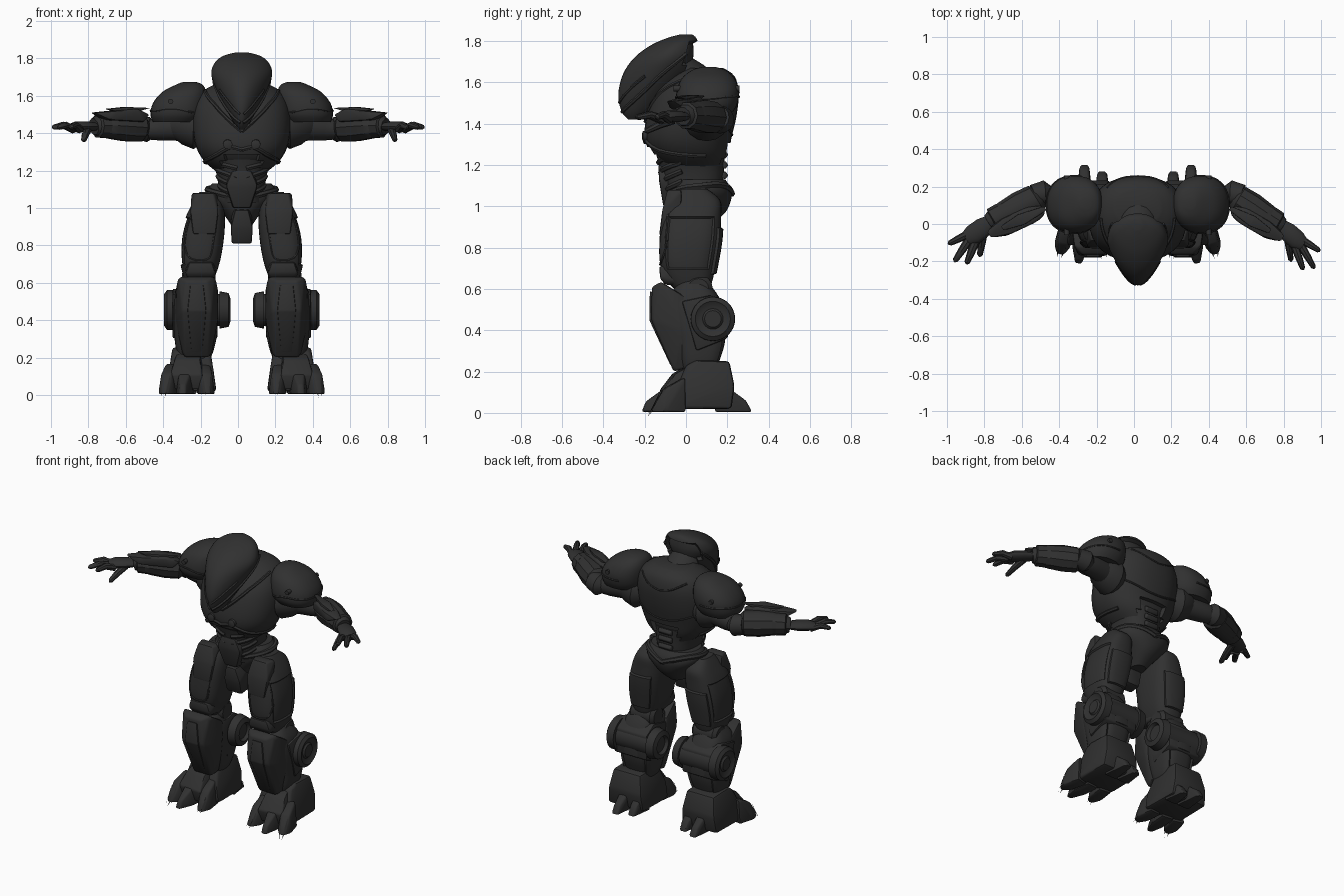
import bpy
import bmesh
from math import sin, cos, pi, copysign, radians
from mathutils import Vector, Matrix
from mathutils.bvhtree import BVHTree

if "Cube" in bpy.data.objects:
    bpy.data.objects.remove(bpy.data.objects["Cube"])

CENTRE = .02
parts = []

armour = bpy.data.materials.new("dark_armour")
armour.use_nodes = True
colour = (.03, .03, .03, 1)
armour.diffuse_color = colour
for node in armour.node_tree.nodes:
    if node.type == 'BSDF_PRINCIPLED':
        node.inputs["Base Color"].default_value = colour
        node.inputs["Roughness"].default_value = .6


def finish(name, bm, pair, hand=False):
    """Turn a bmesh into one object, or a left and right pair."""
    bmesh.ops.recalc_face_normals(bm, faces=bm.faces)
    for side in ((1, -1) if pair else (1,)):
        copy = bm.copy()
        for v in copy.verts:
            if hand and side < 0 and v.co.x > .5:   # right arm reaches a little further
                reach = (v.co.x - .5) / .5
                v.co.x += .04 * reach
                v.co.y += .04 * reach
            v.co.x = CENTRE + side * v.co.x
        bmesh.ops.recalc_face_normals(copy, faces=copy.faces)
        mesh = bpy.data.meshes.new(name)
        copy.to_mesh(mesh)
        copy.free()
        mesh.materials.append(armour)
        prefix = ("left_" if side > 0 else "right_") if pair else ""
        obj = bpy.data.objects.new(prefix + name, mesh)
        bpy.context.collection.objects.link(obj)
        parts.append(obj)
    return bm


def spline(rows, steps):
    """Smooth curve through rows of numbers."""
    rows = [Vector(r) for r in rows]
    out = []
    for i in range(len(rows) - 1):
        a, b, c, d = rows[max(i - 1, 0)], rows[i], rows[i + 1], rows[min(i + 2, len(rows) - 1)]
        for k in range(steps):
            t = k / steps
            out.append(b + (c - a) * (t / 2) + (a * 2 - b * 5 + c * 4 - d) * (t * t / 2)
                       + (b * 3 - a - c * 3 + d) * (t ** 3 / 2))
    return out + [rows[-1]]


def skin(rings):
    bm = bmesh.new()
    loops = [[bm.verts.new(p) for p in ring] for ring in rings]
    n = len(loops[0])
    for lo, hi in zip(loops, loops[1:]):
        for i in range(n):
            bm.faces.new((lo[i], lo[(i + 1) % n], hi[(i + 1) % n], hi[i]))
    bm.faces.new(loops[0][::-1])
    bm.faces.new(loops[-1])
    bmesh.ops.recalc_face_normals(bm, faces=bm.faces)
    return bm


def loft(name, rows, pair=False, power=2.3, taper=0, steps=4, sides=32, panels=()):
    """Stack rounded sections (z, x low, x high, front y, back y); sink or raise panels."""
    rings = []
    for z, x0, x1, y0, y1 in (spline(rows, steps) if steps > 1 else rows):
        ring = []
        for k in range(sides):
            c, s = cos(2 * pi * k / sides), sin(2 * pi * k / sides)
            c, s = (copysign(abs(u) ** (2 / power), u) for u in (c, s))
            c *= 1 - taper * max(0, -s)
            ring.append(((x0 + x1 + c * (x1 - x0)) / 2, (y0 + y1 + s * (y1 - y0)) / 2, z))
        rings.append(ring)
    bm = skin(rings)
    for rule, depth in panels:
        faces = [f for f in bm.faces if rule(f.calc_center_median(), f.normal)]
        if faces:
            bmesh.ops.inset_region(bm, faces=faces, thickness=.006, depth=depth)
    return finish(name, bm, pair)


def tube(name, points, radii, pair=True, axis=None, sides=16, flat=1, hand=False):
    """Round limb along points with a radius at each one."""
    pts = [Vector(p) for p in points]
    rings = []
    for i, p in enumerate(pts):
        d = Vector(axis) if axis else pts[min(i + 1, len(pts) - 1)] - pts[max(i - 1, 0)]
        u = d.cross(Vector((0, 0, 1)))
        u = u.normalized() if u.length > .001 else Vector((1, 0, 0))
        w = u.cross(d).normalized()
        rings.append([p + radii[i] * (u * cos(a) + w * sin(a) * flat)
                      for a in (2 * pi * k / sides for k in range(sides))])
    finish(name, skin(rings), pair, hand)


def block(name, x, rows, pair=True, bevel=.01, yaw=0, hand=False):
    """Faceted plate: hull of rows (half width, y, z) on both sides of x."""
    bm = bmesh.new()
    turn = Matrix.Rotation(radians(yaw), 3, 'Z')
    for w, y, z in rows:
        for s in (-1, 1):
            bm.verts.new(turn @ Vector((s * w, y, z)) + Vector((x, 0, 0)))
    bmesh.ops.convex_hull(bm, input=bm.verts)
    bmesh.ops.delete(bm, geom=[v for v in bm.verts if not v.link_faces], context='VERTS')
    bmesh.ops.dissolve_limit(bm, angle_limit=.06, verts=bm.verts, edges=bm.edges)
    bmesh.ops.bevel(bm, geom=bm.edges[:], offset=bevel, segments=2, profile=.5, affect='EDGES')
    finish(name, bm, pair, hand)


def ridge(name, base, points, radius=.006, pair=True):
    """Thin raised trim lying on the surface of base."""
    tree = BVHTree.FromBMesh(base)
    path = [tree.find_nearest(p)[0] for p in spline(points, 6)]
    tube(name, path, [radius] * len(path), pair, sides=6)


# Helmet: pointed egg with a hollowed back, brow trims and eye slits
helmet = loft("helmet", [(1.42, -.012, .012, -.28, -.23), (1.46, -.045, .045, -.312, -.16),
                         (1.54, -.09, .09, -.328, -.07), (1.64, -.138, .138, -.305, .03),
                         (1.72, -.163, .163, -.25, .06), (1.78, -.142, .142, -.17, .06),
                         (1.815, -.095, .095, -.09, .05), (1.832, -.03, .03, -.03, .03)],
              power=2.1, taper=.25, panels=[(lambda c, n: n.y > .55 and 1.55 < c.z < 1.8, -.025)])
ridge("brow_trim", helmet, [(.16, .02, 1.74), (.15, -.1, 1.65), (.1, -.2, 1.56), (.01, -.32, 1.45)], .01)
ridge("eye_trim", helmet, [(.12, -.2, 1.63), (.07, -.27, 1.57), (.015, -.33, 1.5)], .008)
ridge("jaw_trim", helmet, [(.14, .0, 1.62), (.09, -.1, 1.54), (.03, -.2, 1.46)], .009)
tube("neck", [(0, .08, 1.52), (0, .0, 1.6), (0, -.06, 1.66)], [.13, .12, .1], False)

# Torso: barrel chest, sunk back panel, waist and pelvis
chest = loft("chest", [(1.19, -.13, .13, -.1, .18), (1.25, -.2, .2, -.165, .205), (1.33, -.245, .245, -.2, .22),
                       (1.44, -.262, .262, -.19, .245), (1.55, -.25, .25, -.15, .255),
                       (1.63, -.2, .2, -.07, .235), (1.67, -.12, .12, 0, .18)],
             panels=[(lambda c, n: n.y > .5 and c.z < 1.3 and abs(c.x) < .09, -.025),
                     (lambda c, n: n.y < -.5 and c.z < 1.29 and abs(c.x) < .1, -.02)])
ridge("chest_lip", chest, [(.0, -.2, 1.31), (.07, -.2, 1.32), (.15, -.17, 1.27), (.21, -.05, 1.24), (.2, .1, 1.23)], .012)
ridge("collar_trim", chest, [(.0, -.2, 1.41), (.08, -.17, 1.48), (.17, -.08, 1.58), (.2, .03, 1.63)], .01)
ridge("back_seam", chest, [(0, .25, 1.34), (.1, .25, 1.35), (.2, .17, 1.4), (.25, .08, 1.44)])
ridge("upper_back_seam", chest, [(0, .25, 1.55), (.08, .25, 1.57), (.17, .2, 1.62)])
tube("chest_bolt", [(.075, -.16, 1.345), (.075, -.208, 1.34), (.075, -.212, 1.34)], [.025, .025, .015], axis=(0, -1, 0))
waist = loft("waist", [(1.03, -.12, .12, -.09, .16), (1.12, -.125, .125, -.115, .18),
                       (1.2, -.14, .14, -.13, .185), (1.27, -.17, .17, -.15, .19)])
for level in range(4):
    z = 1.06 + level * .05
    ridge("rib", waist, [(.025, -.14, z), (.08, -.11, z + .02), (.13, -.02, z + .06)], .014)
    block("spine_plate", 0, [(.05, .19, z + .02), (.04, .205, z + .04), (.05, .19, z + .06), (.04, .15, z + .04)],
          pair=False, bevel=.005)
pelvis = loft("pelvis", [(.9, -.05, .05, -.02, .11), (.97, -.1, .1, -.06, .19), (1.04, -.17, .17, -.075, .22),
                         (1.09, -.188, .188, -.07, .215), (1.13, -.16, .16, -.05, .19)], power=2.2)
ridge("belt", pelvis, [(0, -.1, 1.04), (.1, -.07, 1.07), (.19, .06, 1.1), (.12, .18, 1.1), (0, .22, 1.06)], .016)
block("belly_plate", 0, [(.05, -.135, 1.2), (.085, -.13, 1.12), (.045, -.11, 1.0), (.08, 0, 1.18), (.05, 0, 1.0)], False)
block("loin_guard", 0, [(.035, -.11, .99), (.058, -.095, .9), (.055, -.07, .81), (.045, .02, .81), (.055, .06, 1.0)], False)

# Shoulders and arms
pad = loft("shoulder_pad", [(1.46, .23, .475, -.02, .23), (1.5, .2, .488, -.045, .25), (1.56, .19, .475, -.045, .257),
                            (1.62, .19, .425, -.02, .235), (1.66, .21, .35, .03, .19), (1.675, .25, .31, .08, .14)], True)
ridge("pad_seam", pad, [(.24, -.06, 1.5), (.36, -.05, 1.53), (.46, 0, 1.52), (.49, .1, 1.52), (.44, .22, 1.53), (.3, .26, 1.53)])
for y in (-.03, .23):
    tube("pad_bolt", [(.38, y - .03, 1.57), (.38, y + .03, 1.57)], [.014, .014], axis=(0, 1, 0))
tube("shoulder_joint", [(.18, .1, 1.43), (.25, .1, 1.43), (.32, .11, 1.44), (.37, .12, 1.43)], [.07, .115, .1, .06])
tube("upper_arm", [(.28, .11, 1.43), (.36, .125, 1.43), (.43, .14, 1.425), (.49, .15, 1.42), (.54, .15, 1.42)],
     [.075, .07, .065, .055, .05])
tube("elbow_cap", [(.47, .155, 1.42), (.5, .165, 1.42), (.56, .15, 1.43)], [.045, .068, .06])
tube("forearm", [(.51, .145, 1.43), (.54, .13, 1.43), (.61, .085, 1.435), (.68, .04, 1.44), (.74, .005, 1.44), (.77, -.015, 1.435)],
     [.045, .078, .082, .074, .062, .045], sides=10, hand=True)
block("forearm_plate", .64, [(.022, .16, 1.5), (.045, .08, 1.53), (.045, -.05, 1.52), (.02, -.16, 1.51),
                             (.04, .12, 1.46), (.045, -.08, 1.47)], yaw=60, hand=True)
block("forearm_fin", .64, [(.012, .17, 1.535), (.03, .03, 1.54), (.012, -.08, 1.53), (.03, .03, 1.5)], bevel=.003, yaw=60, hand=True)
tube("wrist_cuff", [(.7, .03, 1.44), (.75, 0, 1.44), (.76, -.005, 1.44)], [.07, .066, .045], sides=10, hand=True)
tube("palm", [(.75, 0, 1.435), (.8, -.04, 1.435), (.85, -.085, 1.435), (.885, -.11, 1.43)],
     [.035, .05, .052, .036], flat=.55, hand=True)
for root, tip in (((.87, -.08), (.975, -.145)), ((.87, -.11), (.945, -.238)), ((.84, -.12), (.885, -.245)), ((.8, -.06), (.82, -.2))):
    thumb = tip[0] < .85
    a, b = Vector((*root, 1.42)), Vector((*tip, 1.36 if thumb else 1.43))
    mid = (a + b) / 2 + Vector((0, 0, .004 if thumb else .018))
    tube("thumb" if thumb else "finger", [a, mid, b.lerp(mid, .15), b], [.022, .019, .014, .005], sides=8, hand=True)

# Thighs with sunk side panels and knee guards
thigh = loft("thigh", [(.58, .17, .29, -.03, .1), (.63, .145, .31, -.085, .125), (.72, .115, .33, -.125, .145),
                       (.84, .095, .328, -.128, .165), (.95, .09, .3, -.115, .17), (1.03, .105, .26, -.08, .165),
                       (1.085, .15, .225, -.02, .1)], True, power=2.8,
              panels=[(lambda c, n: n.x > .75 and .7 < c.z < .95, -.01),
                      (lambda c, n: n.y > .8 and .68 < c.z < .9, .012)])
ridge("thigh_front_trim", thigh, [(.13, -.1, 1.0), (.14, -.13, .85), (.17, -.13, .73), (.28, -.13, .73), (.31, -.1, .82), (.28, -.1, .98)])
block("hip_guard", .2, [(.05, -.09, 1.08), (.075, -.115, .98), (.06, -.13, .86), (.07, -.02, 1.08), (.06, -.03, .86)])
block("knee_guard", .22, [(.06, -.13, .71), (.08, -.125, .65), (.06, -.1, .62), (.08, .0, .72), (.08, .02, .62)])
tube("knee_joint", [(.14, .06, .6), (.16, .06, .6), (.3, .06, .6), (.32, .06, .6)], [.05, .07, .07, .05], axis=(1, 0, 0))

# Lower legs: calf, shin guard and wheel drum
loft("calf", [(.17, .18, .32, -.01, .14), (.24, .15, .35, -.03, .17), (.34, .13, .362, -.05, .2),
              (.45, .13, .365, -.08, .2), (.56, .14, .355, -.08, .16), (.64, .18, .31, -.03, .1)], True, power=3,
     panels=[(lambda c, n: n.y > .7 and .25 < c.z < .37, -.012)])
block("shin_guard", .24, [(.055, -.165, .61), (.1, -.12, .635), (.08, -.168, .45), (.065, -.06, .2), (.08, .01, .22),
                          (.115, -.02, .4), (.115, 0, .56)], bevel=.012)
block("shin_ridge", .24, [(.035, -.175, .59), (.05, -.178, .45), (.03, -.075, .23), (.04, -.08, .55)], bevel=.006)
tube("wheel_drum", [(x, .13, .455) for x in (.08, .06, .07, .12, .12, .35, .35, .4, .415, .4)],
     [.05, .06, .09, .1, .085, .085, .108, .106, .085, .06], axis=(1, 0, 0), sides=32)
tube("wheel_hub", [(x, .13, .455) for x in (.36, .4, .41)], [.05, .05, .04], axis=(1, 0, 0), sides=24)
block("wheel_mount", .25, [(.12, -.02, .54), (.12, .12, .57), (.12, .2, .52), (.12, .2, .36), (.12, .05, .3)])

# Feet: ankle cowl, instep, three toes and two heels
block("ankle_cowl", .27, [(.1, .05, .255), (.1, .21, .25), (.12, .235, .13), (.13, .22, .02), (.135, -.04, .02),
                          (.12, -.04, .13), (.095, .0, .23)], bevel=.015)
block("instep", .285, [(.06, .03, .24), (.07, -.06, .19), (.085, -.12, .11), (.1, -.1, .03), (.1, .05, .05)], yaw=6)
for x, tip, yaw in ((.2, -.175, -6), (.295, -.215, 6), (.375, -.17, 14)):
    block("toe", x, [(.03, -.01, .17), (.042, -.01, .005), (.045, -.12, .005), (.03, -.11, .115),
                     (.018, tip, .005), (.016, tip + .02, .055)], yaw=yaw)
for x, tip in ((.19, .285), (.285, .32)):
    block("heel", x, [(.035, .14, .17), (.045, .14, .005), (.025, tip, .005), (.02, tip - .03, .06)], yaw=0)

# Smooth shading with crisp panel edges
bpy.ops.object.select_all(action='DESELECT')
for obj in parts:
    obj.select_set(True)
bpy.context.view_layer.objects.active = parts[0]
bpy.ops.object.shade_smooth_by_angle(angle=radians(35))
